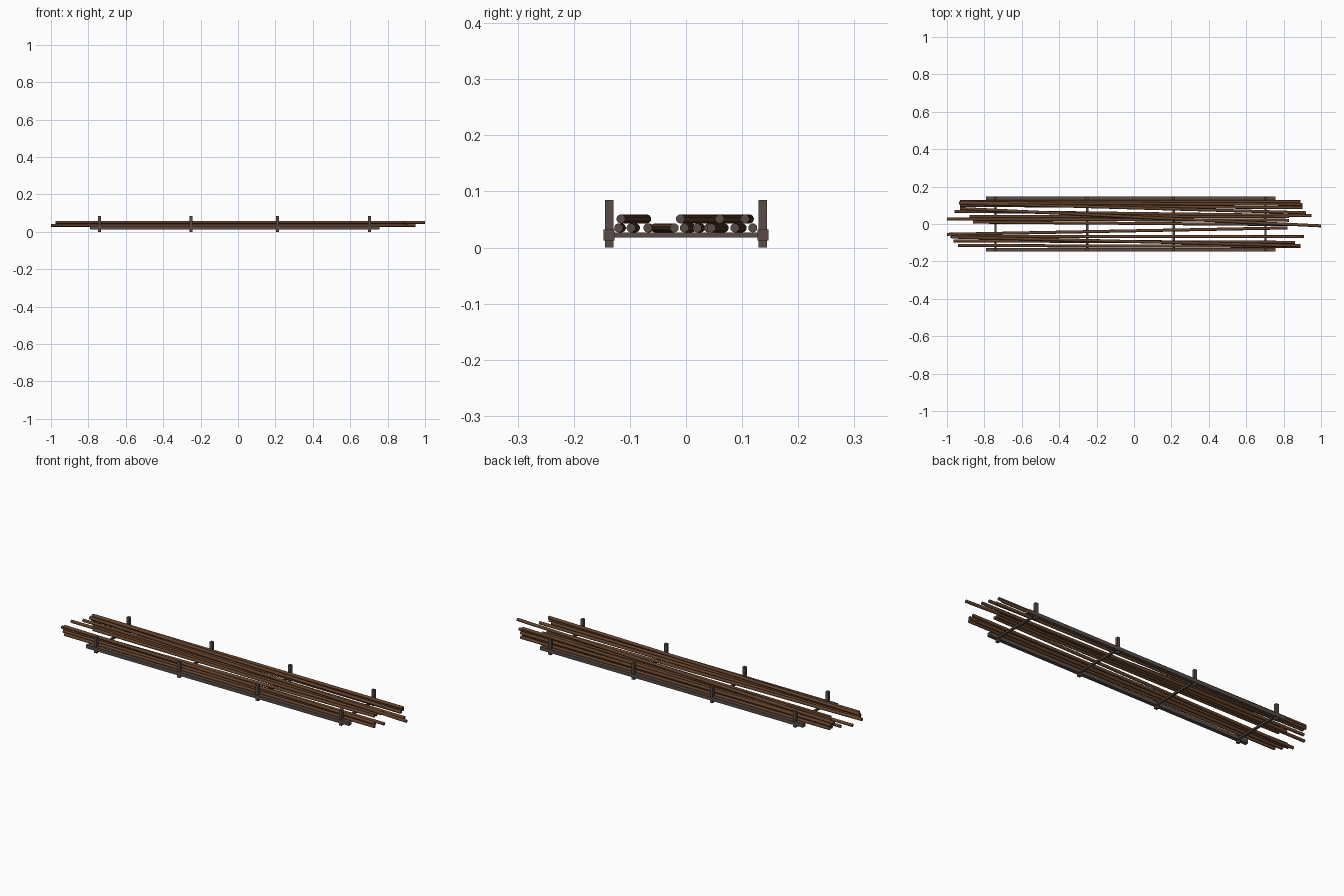
import bpy, bmesh
from mathutils import Vector, Matrix

if "Cube" in bpy.data.objects:
    bpy.data.objects.remove(bpy.data.objects["Cube"])

def material(name, rgb):
    m = bpy.data.materials.new(name)
    m.diffuse_color = (*rgb, 1)
    m.use_nodes = True
    m.node_tree.nodes["Principled BSDF"].inputs["Base Color"].default_value = m.diffuse_color
    return m

iron = material("grey_brown_frame", (0.098, 0.070, 0.058))
rust = material("brown_rod", (0.125, 0.055, 0.024))

def finish(name, bm, mats):
    me = bpy.data.meshes.new(name)
    bm.to_mesh(me)
    bm.free()
    for m in mats:
        me.materials.append(m)
    ob = bpy.data.objects.new(name, me)
    bpy.context.collection.objects.link(ob)
    return ob

def box(name, lo, hi):
    lo, hi = Vector(lo), Vector(hi)
    bm = bmesh.new()
    bmesh.ops.create_cube(bm, size=1, matrix=Matrix.Translation((lo + hi) / 2)
                          @ Matrix.Diagonal((*(hi - lo), 1)))
    return finish(name, bm, [iron])

def rod(name, a, b, r=0.008):
    a, b = Vector(a), Vector(b)
    d = b - a
    bm = bmesh.new()
    bmesh.ops.create_cone(bm, cap_ends=True, segments=16, radius1=r, radius2=r, depth=d.length,
                          matrix=Matrix.Translation((a + b) / 2)
                          @ d.to_track_quat('Z', 'Y').to_matrix().to_4x4())
    for f in bm.faces:
        cap = len(f.verts) > 4
        f.material_index = 1 if cap else 0   # bare grey cut ends
        f.smooth = not cap
    return finish(name, bm, [rust, iron])

# Rack: side rails, upright posts, cross bars
stations = (-0.74, -0.25, 0.212, 0.703)
for side, s in (("front", -1), ("back", 1)):
    y = 0.137 * s
    box(side + "_rail", (-0.792, y - 0.01, 0.013), (0.757, y + 0.01, 0.032))
    for x in stations:
        box(side + "_post", (x - 0.008, y - 0.0075, 0), (x + 0.008, y + 0.0075, 0.085))
for x in stations:
    box("cross_bar", (x - 0.006, -0.137, 0.018), (x + 0.006, 0.137, 0.027))

# Lower layer of rods: left x, left y, right x, right y
lower = [(-0.94, -0.115, 0.89, -0.120), (-0.965, -0.090, 0.86, -0.098),
         (-0.98, -0.066, 0.91, -0.068), (-1.0, -0.055, 0.82, -0.021),
         (-0.86, 0.010, 0.82, -0.003), (-1.0, 0.026, 0.83, 0.020),
         (-0.88, 0.040, 0.83, 0.040), (-0.96, 0.068, 0.95, 0.040 + 0.005),
         (-0.93, 0.100, 0.90, 0.087), (-0.93, 0.119, 0.89, 0.119)]
# Upper layer lies across the lower one
upper = [(-0.975, -0.070, 0.89, -0.116), (-0.93, 0.083, 1.0, -0.010),
         (-0.935, 0.112, 0.92, 0.060), (-0.93, 0.113, 0.90, 0.105)]
for layer, rods, z in (("lower", lower, 0.035), ("upper", upper, 0.051)):
    for x0, y0, x1, y1 in rods:
        rod(layer + "_rod", (x0, y0, z), (x1, y1, z))
